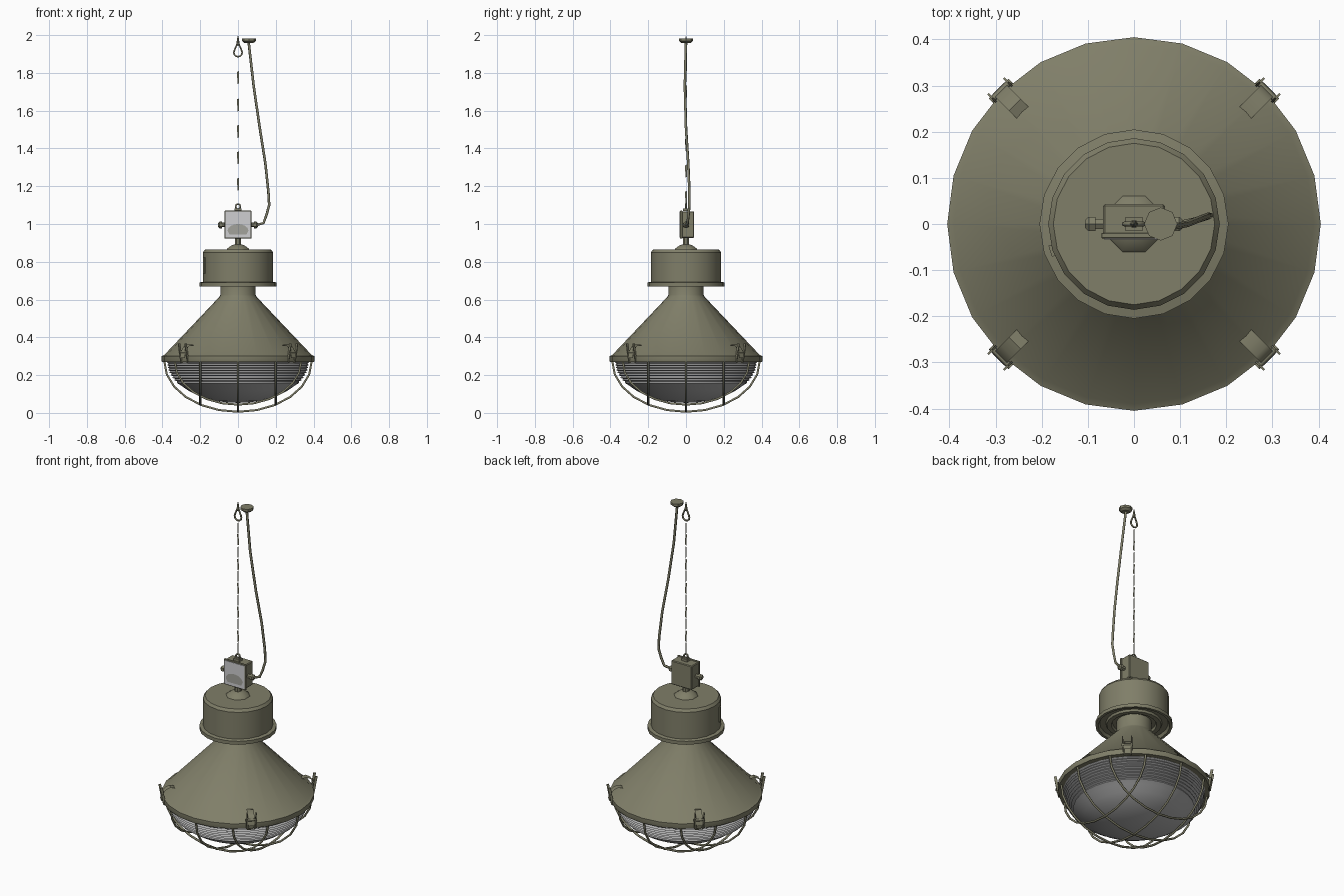
import bpy, bmesh, math
from mathutils import Vector, Matrix

default = bpy.data.objects.get("Cube")
if default:
    bpy.data.objects.remove(default, do_unlink=True)


def material(name, color):
    m = bpy.data.materials.new(name)
    m.use_nodes = True
    m.diffuse_color = (*color, 1)
    m.node_tree.nodes["Principled BSDF"].inputs["Base Color"].default_value = (*color, 1)
    return m


OLIVE = material("olive paint", (0.215, 0.21, 0.14))
GLASS = material("grey glass", (0.43, 0.43, 0.43))
PALE = material("pale grey", (0.62, 0.62, 0.64))
SHADE = material("mid grey", (0.36, 0.36, 0.33))


def finish(bm, name, mat, smooth=True):
    bmesh.ops.recalc_face_normals(bm, faces=bm.faces)
    mesh = bpy.data.meshes.new(name)
    bm.to_mesh(mesh)
    bm.free()
    ob = bpy.data.objects.new(name, mesh)
    bpy.context.collection.objects.link(ob)
    mesh.materials.append(mat)
    if smooth:
        bpy.ops.object.select_all(action='DESELECT')
        ob.select_set(True)
        bpy.context.view_layer.objects.active = ob
        bpy.ops.object.shade_smooth_by_angle(angle=math.radians(32))
    return ob


def revolve(name, profile, sides, mat, matrix=None):
    """Spin (radius, height) points round z; zero radius closes to a point."""
    bm = bmesh.new()
    rings = []
    for r, z in profile:
        if r == 0:
            rings.append([bm.verts.new((0, 0, z))] * sides)
        else:
            turns = [math.tau * i / sides for i in range(sides)]
            rings.append([bm.verts.new((r * math.cos(a), r * math.sin(a), z)) for a in turns])
    for low, high in zip(rings, rings[1:]):
        for i in range(sides):
            j = (i + 1) % sides
            bm.faces.new(list(dict.fromkeys((low[i], low[j], high[j], high[i]))))
    if matrix:
        bm.transform(matrix)
    return finish(bm, name, mat)


def box(name, center, size, mat, matrix=Matrix(), bevel=0):
    bm = bmesh.new()
    bmesh.ops.create_cube(bm, size=1)
    bm.transform(Matrix.Translation(center) @ Matrix.Diagonal((*size, 1)))
    if bevel:
        bmesh.ops.bevel(bm, geom=bm.edges[:], offset=bevel, segments=1, affect='EDGES')
    bm.transform(matrix)
    return finish(bm, name, mat, False)


def tube(name, points, radius, mat, closed=False):
    curve = bpy.data.curves.new(name, 'CURVE')
    curve.dimensions = '3D'
    curve.bevel_depth = radius
    curve.bevel_resolution = 1
    curve.use_fill_caps = True
    spline = curve.splines.new('POLY')
    spline.points.add(len(points) - 1)
    for p, co in zip(spline.points, points):
        p.co = (*co, 1)
    spline.use_cyclic_u = closed
    ob = bpy.data.objects.new(name, curve)
    bpy.context.collection.objects.link(ob)
    curve.materials.append(mat)
    bpy.ops.object.select_all(action='DESELECT')
    ob.select_set(True)
    bpy.context.view_layer.objects.active = ob
    bpy.ops.object.convert(target='MESH')
    return ob


# Reflector shade with rim and neck
revolve("reflector_shade", [(0.36, 0.27), (0.403, 0.27), (0.405, 0.275), (0.405, 0.3),
                            (0.39, 0.307), (0.098, 0.615), (0.093, 0.625), (0.093, 0.69)], 24, OLIVE)

# Ballast housing with flange and ringed underside
revolve("ballast_housing", [(0.09, 0.69), (0.115, 0.69), (0.12, 0.675), (0.145, 0.675),
                            (0.15, 0.687), (0.182, 0.687), (0.19, 0.67), (0.205, 0.67),
                            (0.205, 0.69), (0.186, 0.694), (0.186, 0.85), (0.175, 0.865),
                            (0, 0.865)], 20, OLIVE)
box("housing_latch", (0.187, 0, 0.78), (0.008, 0.025, 0.085), OLIVE, Matrix.Rotation(math.radians(198), 4, 'Z'))

# Glass bowl: ribbed upper band, smooth lower dome
RIBS = 9
profile = []


def bowl_radius(z):
    return 0.372 * math.sqrt(max(0, 1 - ((0.275 - z) / 0.222) ** 2))


for k in range(RIBS):
    top = 0.275 - k * 0.0135
    profile += [(bowl_radius(top) - 0.004, top), (bowl_radius(top - 0.006) + 0.005, top - 0.008)]
for k in range(7):
    a = math.radians(36 + k * 9)
    profile.append((0.372 * math.cos(a), 0.275 - 0.222 * math.sin(a)))
profile[-1] = (0, 0.053)
revolve("glass_bowl", profile, 32, GLASS)

# Wire guard: two crossed sets of three wires on a half ellipsoid
for offset in (-0.2, 0, 0.2):
    half = math.sqrt(0.39 ** 2 - offset ** 2)
    path = []
    for i in range(13):
        t = math.radians(-90 + 15 * i)
        path.append((offset, half * math.sin(t), 0.272 - 0.266 * half / 0.39 * math.cos(t)))
    tube("guard_wire_lengthwise", path, 0.006, OLIVE)
    tube("guard_wire_crosswise", [(y, x, z) for x, y, z in path], 0.006, OLIVE)

# Four rim clamps: curved strap, two prongs, pivot pin and wire bail
for k in range(4):
    turn = Matrix.Rotation(math.radians(45 + 90 * k), 4, 'Z')
    bm = bmesh.new()
    strap = [(0.34, 0.355), (0.365, 0.362), (0.39, 0.35), (0.41, 0.325), (0.416, 0.29)]
    rows = [[bm.verts.new((r, s * 0.018, z)) for s in (-1, 1)] for r, z in strap]
    for a, b in zip(rows, rows[1:]):
        bm.faces.new((a[0], a[1], b[1], b[0]))
    bmesh.ops.solidify(bm, geom=bm.faces[:], thickness=0.005)
    bm.transform(turn)
    finish(bm, "clamp_strap", OLIVE)
    for s in (-1, 1):
        tilt = turn @ Matrix.Translation((0.408, s * 0.024, 0.318)) @ Matrix.Rotation(0.18, 4, 'Y')
        box("clamp_prong", (0, 0, 0), (0.014, 0.005, 0.1), OLIVE, tilt)
    tube("clamp_pin", [turn @ Vector((0.408, s * 0.03, 0.322)) for s in (-1, 1)], 0.007, OLIVE)
    tube("clamp_bail", [turn @ Vector(p) for p in ((0.408, -0.02, 0.32), (0.4, -0.018, 0.265),
                                                   (0.4, 0.018, 0.265), (0.408, 0.02, 0.32))], 0.004, OLIVE)

# Mounting foot and stem under the junction box
revolve("mounting_foot", [(0.066, 0.864), (0.062, 0.87), (0.035, 0.888), (0.018, 0.892),
                          (0.018, 0.93)], 8, OLIVE, Matrix.Rotation(math.pi / 8, 4, 'Z'))

# Junction box with lid, pale front plate and darker rounded patch
box("junction_box", (0, 0.01, 0.997), (0.134, 0.066, 0.14), OLIVE, bevel=0.004)
box("junction_lid", (0, -0.025, 0.997), (0.142, 0.012, 0.148), OLIVE, bevel=0.002)
box("front_plate", (0, -0.032, 0.997), (0.13, 0.004, 0.136), PALE)
bm = bmesh.new()
arc = [(0.055 * math.cos(math.pi * i / 8), -0.0345, 0.965 + 0.035 * math.sin(math.pi * i / 8)) for i in range(9)]
outline = arc + [(-0.045, -0.0345, 0.945), (0.045, -0.0345, 0.945)]
bm.faces.new([bm.verts.new(p) for p in outline])
bmesh.ops.solidify(bm, geom=bm.faces[:], thickness=0.002)
finish(bm, "front_patch", SHADE, False)

# Cable glands on both sides of the box
for side in (-1, 1):
    place = Matrix.Translation((side * 0.066, 0, 0.995)) @ Matrix.Rotation(side * math.pi / 2, 4, 'Y')
    revolve("cable_gland", [(0.012, 0), (0.012, 0.018), (0.018, 0.018), (0.018, 0.032),
                            (0.01, 0.04), (0, 0.04)], 6, OLIVE, place)

# Hanger eye on the box
box("hanger_block", (0, 0, 1.075), (0.036, 0.03, 0.014), OLIVE)
tube("hanger_eye", [(0.013 * math.cos(a), 0, 1.092 + 0.014 * math.sin(a))
                    for a in [math.tau * i / 8 for i in range(8)]], 0.005, OLIVE, True)

# Power cable and ceiling cup
tube("power_cable", [(0.1, 0, 0.995), (0.135, 0.008, 1.005), (0.15, 0.013, 1.045), (0.165, 0.018, 1.1),
                     (0.161, 0.018, 1.17), (0.145, 0.012, 1.32), (0.115, 0, 1.51),
                     (0.083, -0.006, 1.73), (0.056, 0, 1.965)], 0.007, OLIVE)
revolve("ceiling_cup", [(0, 1.957), (0.022, 1.957), (0.036, 1.968), (0.036, 1.982), (0, 1.982)], 8,
        OLIVE, Matrix.Translation((0.058, 0, 0)))

# Chain of thin slivers, alternately turned
for i, z in enumerate((1.14, 1.21, 1.28, 1.35, 1.42, 1.49, 1.56, 1.63, 1.7, 1.775, 1.84)):
    bm = bmesh.new()
    corners = ((-0.006, 0, 0.03), (0.004, 0, 0.034), (0.006, 0, -0.03), (-0.002, 0, -0.034))
    bm.faces.new([bm.verts.new(p) for p in corners])
    bmesh.ops.solidify(bm, geom=bm.faces[:], thickness=0.0015)
    bm.transform(Matrix.Translation((0, 0, z)) @ Matrix.Rotation(math.pi / 2 * ((i + 1) % 2), 4, 'Z'))
    finish(bm, "chain_link", OLIVE, False)

# Ceiling hook: teardrop ring and tapered spike
ring = [(0.022 * math.cos(a), 0, 1.908 + 0.022 * math.sin(a))
        for a in [math.radians(150 + 30 * i) for i in range(9)]]
tube("hook_ring", ring + [(0.006, 0, 1.95), (-0.006, 0, 1.95)], 0.005, OLIVE, True)
revolve("hook_spike", [(0, 1.94), (0.009, 1.95), (0.006, 1.975), (0, 2.0)], 6, OLIVE)
